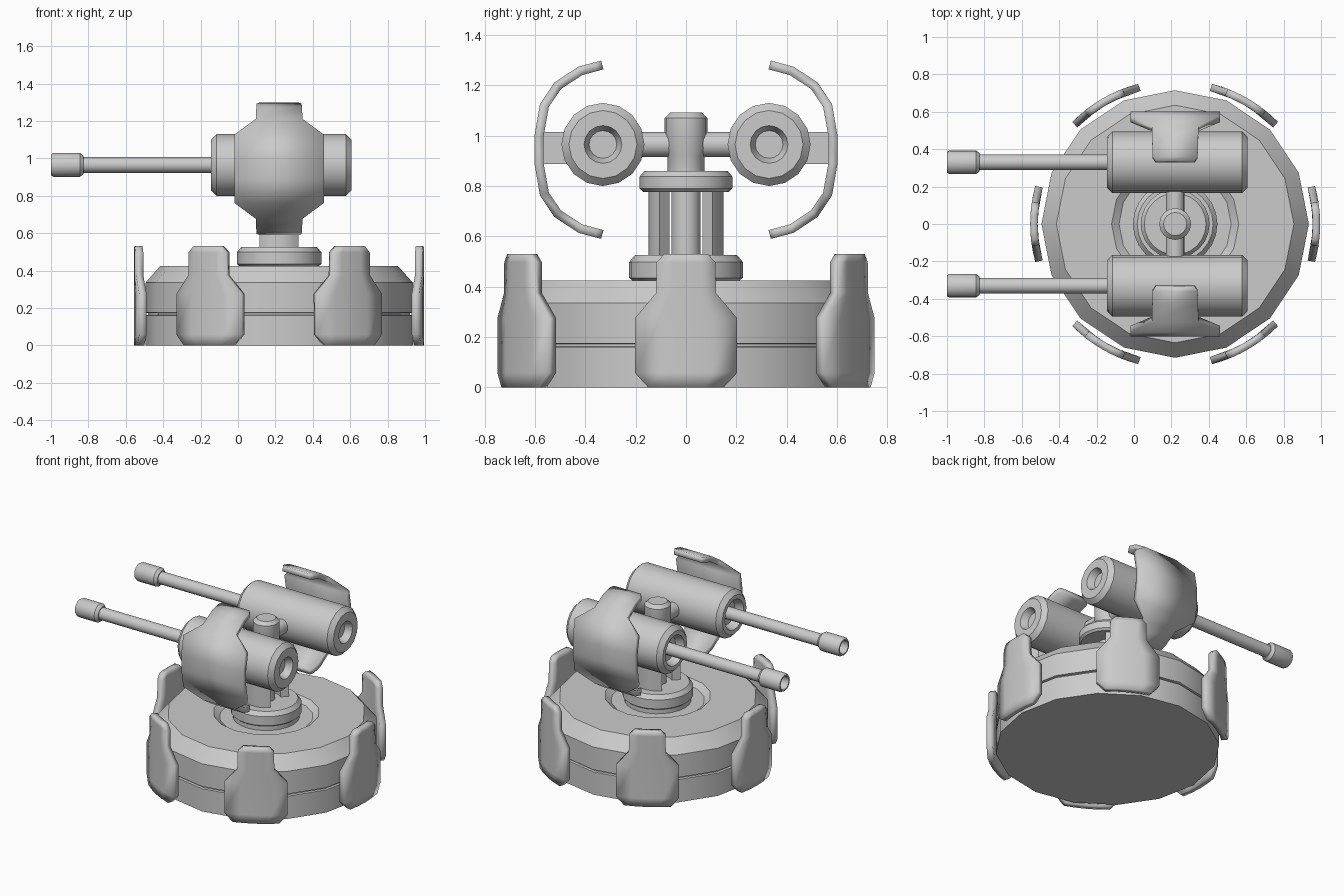
import bpy, bmesh
from math import sin, cos, pi, radians, sqrt
from mathutils import Matrix, Vector

if "Cube" in bpy.data.objects:
    bpy.data.objects.remove(bpy.data.objects["Cube"])

CX = 0.22     # turret axis
GUN_Z = 0.965


def finish(name, bm, matrix=Matrix(), recalc=True):
    if recalc:
        bmesh.ops.remove_doubles(bm, verts=bm.verts, dist=1e-5)
        bmesh.ops.recalc_face_normals(bm, faces=bm.faces)
    bm.transform(matrix)
    me = bpy.data.meshes.new(name)
    bm.to_mesh(me)
    bm.free()
    ob = bpy.data.objects.new(name, me)
    bpy.context.collection.objects.link(ob)
    bpy.ops.object.select_all(action='DESELECT')
    ob.select_set(True)
    bpy.context.view_layer.objects.active = ob
    bpy.ops.object.shade_smooth_by_angle(angle=radians(30))
    return ob


def lathe(name, profile, sides, matrix):
    """Revolve (radius, height) points round local z."""
    bm = bmesh.new()
    rings = [[bm.verts.new((r * cos(2 * pi * i / sides), r * sin(2 * pi * i / sides), z))
              for i in range(sides)] for r, z in profile]
    for a, b in zip(rings, rings[1:]):
        for i in range(sides):
            j = (i + 1) % sides
            bm.faces.new((a[i], a[j], b[j], b[i]))
    return finish(name, bm, matrix)


def sheet(name, rows, thickness, matrix):
    """Grid of outward facing points, thickened inwards."""
    bm = bmesh.new()
    grid = [[bm.verts.new(p) for p in row] for row in rows]
    for a, b in zip(grid, grid[1:]):
        for i in range(len(a) - 1):
            bm.faces.new((a[i], a[i + 1], b[i + 1], b[i]))
    ob = finish(name, bm, matrix, recalc=False)
    mod = ob.modifiers.new("thickness", 'SOLIDIFY')
    mod.thickness = thickness
    mod.offset = -1
    mod.use_even_offset = True
    return ob


axis = Matrix.Translation((CX, 0, 0))

# round base with seam groove, bevelled rim and sunken ring on top
lathe("base", [(0, 0), (.715, 0), (.715, .16), (.70, .163), (.70, .172), (.715, .175),
               (.715, .335), (.635, .425), (.34, .425), (.30, .395), (0, .395)], 16, axis)

# pedestal, column, collar and hub
lathe("pedestal", [(0, .39), (.213, .39), (.213, .425), (.226, .435), (.226, .498),
                   (.203, .525), (0, .525)], 24, axis)
lathe("column", [(0, .5), (.058, .5), (.058, .8), (0, .8)], 16, axis)
lathe("collar", [(0, .777), (.17, .777), (.184, .79), (.184, .838), (.165, .86), (0, .86)], 24, axis)
lathe("hub", [(0, .84), (.073, .84), (.073, .92), (.085, .95), (.085, 1.07),
              (.062, 1.092), (0, 1.092)], 16, axis)

# curved supports between pedestal and collar
for side, turn in (("left", 0), ("right", pi)):
    bm = bmesh.new()
    angs = [radians(45 + 15 * i) for i in range(7)]
    pts = [(.148 * cos(a), .148 * sin(a), .51) for a in angs]
    pts += [(.092 * cos(a), .092 * sin(a), .51) for a in reversed(angs)]
    face = bm.faces.new([bm.verts.new(p) for p in pts])
    ext = bmesh.ops.extrude_face_region(bm, geom=[face])
    bmesh.ops.translate(bm, vec=(0, 0, .28),
                        verts=[v for v in ext["geom"] if isinstance(v, bmesh.types.BMVert)])
    finish("support_" + side, bm, axis @ Matrix.Rotation(turn, 4, 'Z'))

# cross axle carrying the guns
lathe("axle", [(0, -.2), (.05, -.2), (.05, .2), (0, .2)], 16,
      Matrix.Translation((CX, 0, GUN_Z)) @ Matrix.Rotation(pi / 2, 4, 'X'))

# armour plates around the base
plate_rows = [(0, .15), (.058, .203), (.275, .203), (.375, .119), (.497, .117), (.53, .086)]
R = .775
for k in range(6):
    rows = [[(sqrt(R * R - (hw * t) ** 2), hw * t, z) for t in (-1, -.5, 0, .5, 1)]
            for z, hw in plate_rows]
    sheet("base_plate_%d" % (k + 1), rows, .04, axis @ Matrix.Rotation(k * pi / 3, 4, 'Z'))

# guns, each with housing, barrel, muzzle, shield and bracket
half = [(.602, .055, .24), (.58, .182, .24), (.523, .267, .125), (.427, .33, .122),
        (.36, .348, .12), (.337, .354, .105)]
shield_rows = [(y, -z, w) for y, z, w in reversed(half)] + half
for side, s in (("left", 1), ("right", -1)):
    gun = Matrix.Translation((0, .33 * s, GUN_Z)) @ Matrix.Rotation(pi / 2, 4, 'Y')
    lathe("housing_" + side,
          [(0, -.09), (.085, -.09), (.105, -.145), (.135, -.145), (.165, -.115), (.165, .577),
           (.135, .607), (.075, .607), (.055, .56), (0, .56)], 16, gun)
    lathe("barrel_" + side, [(0, -.85), (.042, -.85), (.042, -.08), (0, -.08)], 16, gun)
    lathe("muzzle_" + side,
          [(0, -.9), (.042, -.9), (.046, -1), (.056, -1), (.064, -.985), (.064, -.845),
           (.048, -.825), (0, -.825)], 16, gun)
    turn = axis @ Matrix.Rotation(0 if s > 0 else pi, 4, 'Z')
    sheet("shield_" + side,
          [[(w, y, .944 + z), (-w, y, .944 + z)] for y, z, w in shield_rows], .036, turn)
    bm = bmesh.new()
    bmesh.ops.create_cube(bm, size=1)
    bm.transform(Matrix.Translation((0, .52, .95)) @ Matrix.Diagonal(Vector((.2, .12, .127, 1))))
    finish("shield_bracket_" + side, bm, turn)
